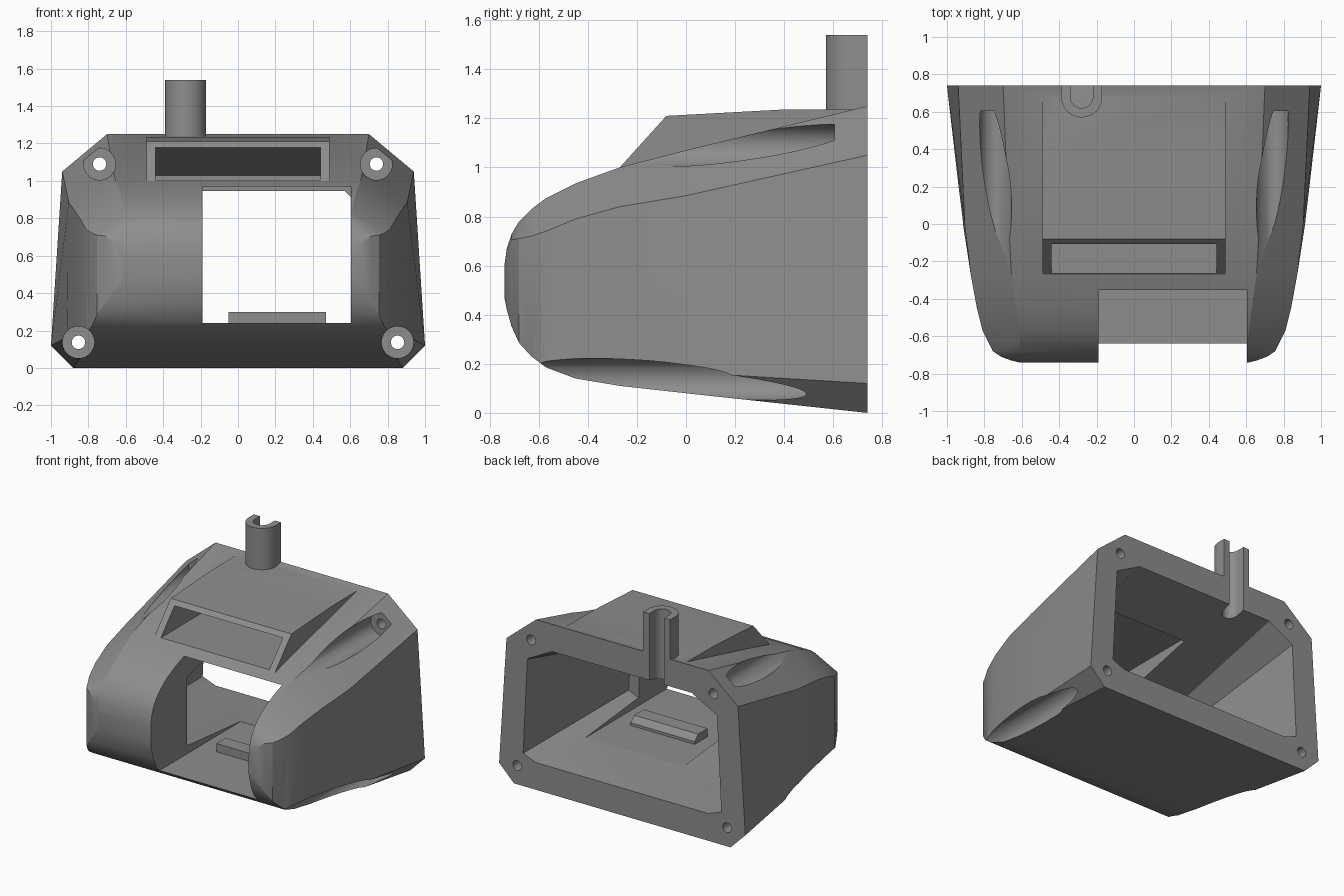
import bpy, bmesh, math

if "Cube" in bpy.data.objects:
    bpy.data.objects.remove(bpy.data.objects["Cube"])

grey = bpy.data.materials.new("plain grey")
grey.diffuse_color = (0.27, 0.27, 0.27, 1)
grey.use_nodes = True
grey.node_tree.nodes["Principled BSDF"].inputs["Base Color"].default_value = grey.diffuse_color


def loft(name, rings):
    """Skin a list of equal-length closed rings and cap both ends."""
    bm = bmesh.new()
    loops = [[bm.verts.new(p) for p in ring] for ring in rings]
    n = len(loops[0])
    for a, b in zip(loops, loops[1:]):
        for i in range(n):
            j = (i + 1) % n
            bm.faces.new((a[i], a[j], b[j], b[i]))
    bm.faces.new(loops[0])
    bm.faces.new(loops[-1])
    bmesh.ops.recalc_face_normals(bm, faces=bm.faces)
    mesh = bpy.data.meshes.new(name)
    bm.to_mesh(mesh)
    bm.free()
    mesh.materials.append(grey)
    obj = bpy.data.objects.new(name, mesh)
    bpy.context.collection.objects.link(obj)
    return obj


def prism_x(name, yz, x0, x1):
    return loft(name, [[(x, y, z) for y, z in yz] for x in (x0, x1)])


def prism_z(name, xy, z0, z1):
    return loft(name, [[(x, y, z) for x, y in xy] for z in (z0, z1)])


def rod_y(name, x, z, r, y0, y1, n=40):
    ring = [(x + r * math.cos(2 * math.pi * i / n), z + r * math.sin(2 * math.pi * i / n))
            for i in range(n)]
    return loft(name, [[(px, y, pz) for px, pz in ring] for y in (y0, y1)])


def u_shape(r, y_end, cx=-0.28, cy=0.68, n=24):
    """Half circle toward the front with straight legs to y_end."""
    arc = [(cx + r * math.cos(math.pi * (1 + i / n)), cy + r * math.sin(math.pi * (1 + i / n)))
           for i in range(n + 1)]
    return arc + [(cx + r, y_end), (cx - r, y_end)]


def mirrored(half, y):
    return [(x, y, z) for x, z in half] + [(-x, y, z) for x, z in reversed(half)]


def combine(target, tool, operation):
    mod = target.modifiers.new(operation, 'BOOLEAN')
    mod.operation = operation
    mod.solver = 'EXACT'
    mod.object = tool
    bpy.context.view_layer.objects.active = target
    bpy.ops.object.modifier_apply(modifier=mod.name)
    bpy.data.objects.remove(tool)


# Outer shell: y, bottom z, top z, lower side x, upper side x, lower side z, upper side z, top x, bottom x
stations = [
    (0.74, 0.00, 1.25, 1.00, 0.94, 0.12, 1.05, 0.70, 0.88),
    (0.00, 0.08, 1.07, 0.915, 0.905, 0.165, 0.885, 0.67, 0.83),
    (-0.27, 0.11, 1.00, 0.873, 0.873, 0.17, 0.84, 0.655, 0.81),
    (-0.45, 0.14, 0.935, 0.84, 0.84, 0.165, 0.79, 0.63, 0.81),
    (-0.57, 0.185, 0.875, 0.81, 0.81, 0.19, 0.74, 0.615, 0.808),
    (-0.63, 0.23, 0.83, 0.78, 0.78, 0.235, 0.72, 0.61, 0.778),
    (-0.68, 0.285, 0.78, 0.755, 0.755, 0.29, 0.71, 0.61, 0.753),
    (-0.71, 0.35, 0.73, 0.71, 0.71, 0.355, 0.705, 0.61, 0.705),
    (-0.73, 0.42, 0.67, 0.655, 0.655, 0.425, 0.665, 0.61, 0.653),
    (-0.74, 0.47, 0.60, 0.615, 0.615, 0.475, 0.595, 0.61, 0.613),
]
body = loft("housing", [
    mirrored([(xb, zb), (xl, zl), (xu, zu), (xt, zt)], y)
    for y, zb, zt, xl, xu, zl, zu, xt, xb in stations])

# Raised hood and the upright post
combine(body, prism_x("hood", [(-0.27, 1.0), (-0.08, 1.21), (0.38, 1.235), (0.69, 1.237),
                               (0.69, 1.15), (-0.2, 0.94)], -0.49, 0.49), 'UNION')
combine(body, prism_z("post", u_shape(0.11, 0.74), 1.15, 1.54), 'UNION')

# Hollow interior, open at the back
back = [(0.70, 0.20), (0.805, 0.24), (0.77, 0.94), (0.57, 1.05)]
front = [(0.62, 0.30), (0.69, 0.33), (0.67, 0.70), (0.57, 0.80)]
step = [(a[0] + (a[0] - b[0]) * 0.1, a[1] + (a[1] - b[1]) * 0.1) for a, b in zip(back, front)]
combine(body, loft("cavity_cutter", [mirrored(step, 0.846), mirrored(front, -0.32)]), 'DIFFERENCE')

# Front window
combine(body, prism_x("window_cutter", [(-1, 0.24), (0.3, 0.24), (0.3, 0.97), (-1, 0.97)],
                      -0.19, 0.605), 'DIFFERENCE')

# Pocket under the hood with a sloping ceiling
combine(body, prism_x("pocket_cutter", [(-0.5, 1.005), (0.42, 1.005), (0.42, 1.03),
                                        (-0.11, 1.18), (-0.5, 1.18)], -0.44, 0.44), 'DIFFERENCE')

# Bore and slot of the post, running down through the rim
combine(body, prism_z("slot_cutter", u_shape(0.06, 0.9), 0.98, 1.7), 'DIFFERENCE')

# Screw grooves and holes in the four corners
for side in (-1, 1):
    for x, z in ((0.74, 1.09), (0.853, 0.137)):
        combine(body, rod_y("groove_cutter", side * x, z, 0.085, -1.2, 0.605), 'DIFFERENCE')
        combine(body, rod_y("hole_cutter", side * x, z, 0.036, 0.5, 0.9, 24), 'DIFFERENCE')

# Small ledge on the floor
ledge = prism_x("floor_ledge", [(-0.18, 0.22), (-0.03, 0.22), (-0.03, 0.26), (-0.07, 0.30),
                                (-0.18, 0.30)], -0.05, 0.47)

# Smooth the curved parts, keep the edges sharp
bpy.ops.object.select_all(action='DESELECT')
body.select_set(True)
bpy.context.view_layer.objects.active = body
bpy.ops.object.shade_smooth_by_angle(angle=math.radians(25))
